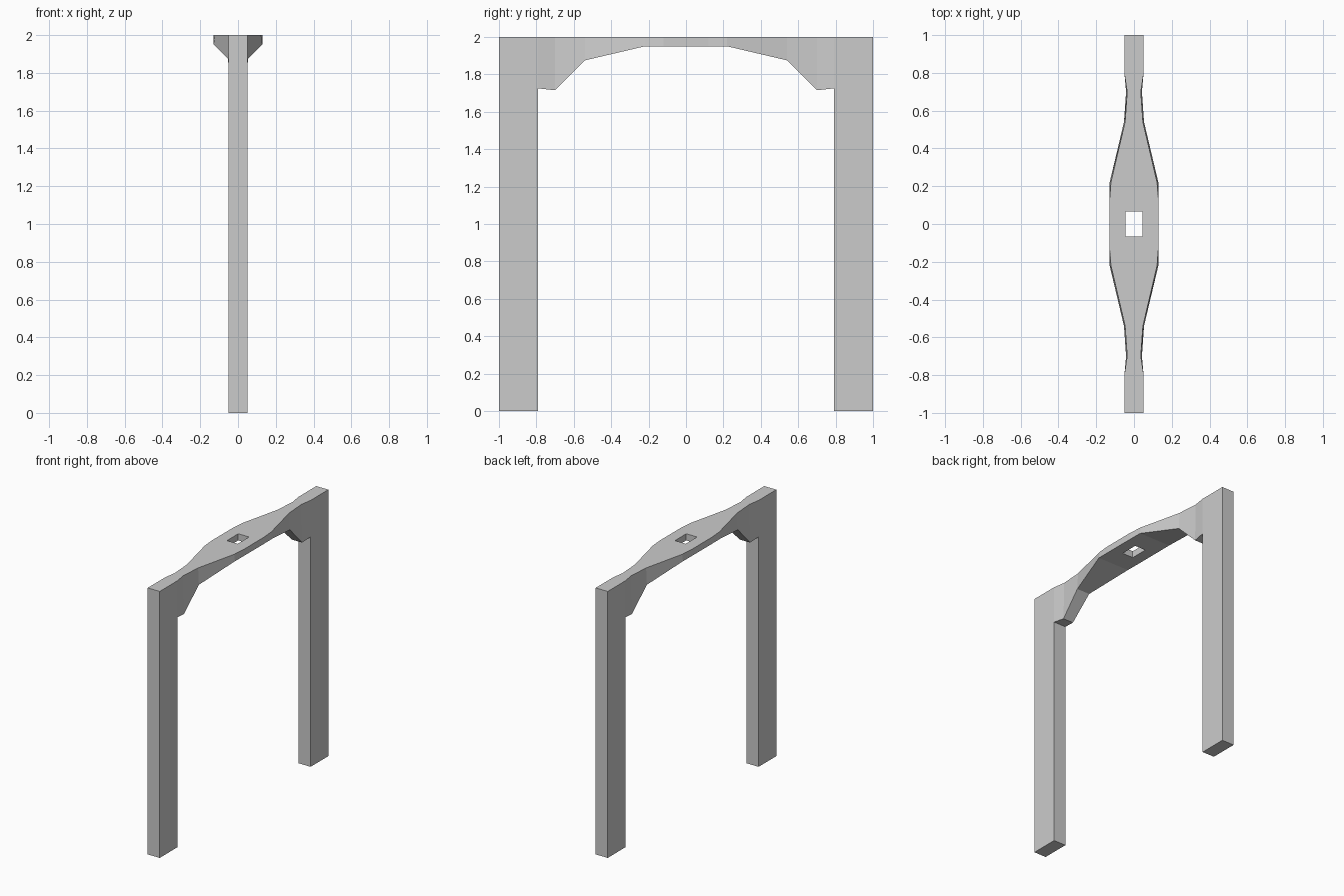
import bpy, bmesh

if "Cube" in bpy.data.objects:
    bpy.data.objects.remove(bpy.data.objects["Cube"])


def add_object(name, bm):
    bmesh.ops.recalc_face_normals(bm, faces=bm.faces[:])
    mesh = bpy.data.meshes.new(name)
    bm.to_mesh(mesh)
    bm.free()
    obj = bpy.data.objects.new(name, mesh)
    bpy.context.collection.objects.link(obj)
    return obj


def box(name, x, y, z):
    bm = bmesh.new()
    bmesh.ops.create_cube(bm, size=1)
    for v in bm.verts:
        v.co = [lo + (c + 0.5) * (hi - lo) for c, (lo, hi) in zip(v.co, (x, y, z))]
    return add_object(name, bm)


# Two plain rectangular posts
box("front_post", (-0.05, 0.05), (-1, -0.79), (0, 2))
box("back_post", (-0.05, 0.05), (0.79, 1), (0, 2))

# Arched beam lofted along y: (y, half width on top, half width below, underside z)
half = [(0.79, 0.05, 0.05, 1.725),
        (0.70, 0.036, 0.042, 1.715),
        (0.54, 0.047, 0.053, 1.875),
        (0.22, 0.122, 0.129, 1.95),
        (0.12, 0.13, 0.13, 1.95)]
sections = [(-y, t, b, z) for y, t, b, z in half] + half[::-1]

bm = bmesh.new()
rings = [[bm.verts.new(p) for p in ((-t, y, 2), (t, y, 2), (b, y, z), (-b, y, z))]
         for y, t, b, z in sections]
for r0, r1 in zip(rings, rings[1:]):
    for i in range(4):
        j = (i + 1) % 4
        bm.faces.new((r0[i], r0[j], r1[j], r1[i]))
bm.faces.new(rings[0])
bm.faces.new(rings[-1])
beam = add_object("arched_beam", bm)

# Rectangular hole through the middle of the beam
cutter = box("hole_cutter", (-0.045, 0.045), (-0.067, 0.067), (1.8, 2.2))
cutter.hide_render = True
cutter.hide_set(True)
mod = beam.modifiers.new("hole", 'BOOLEAN')
mod.operation = 'DIFFERENCE'
mod.solver = 'EXACT'
mod.object = cutter
